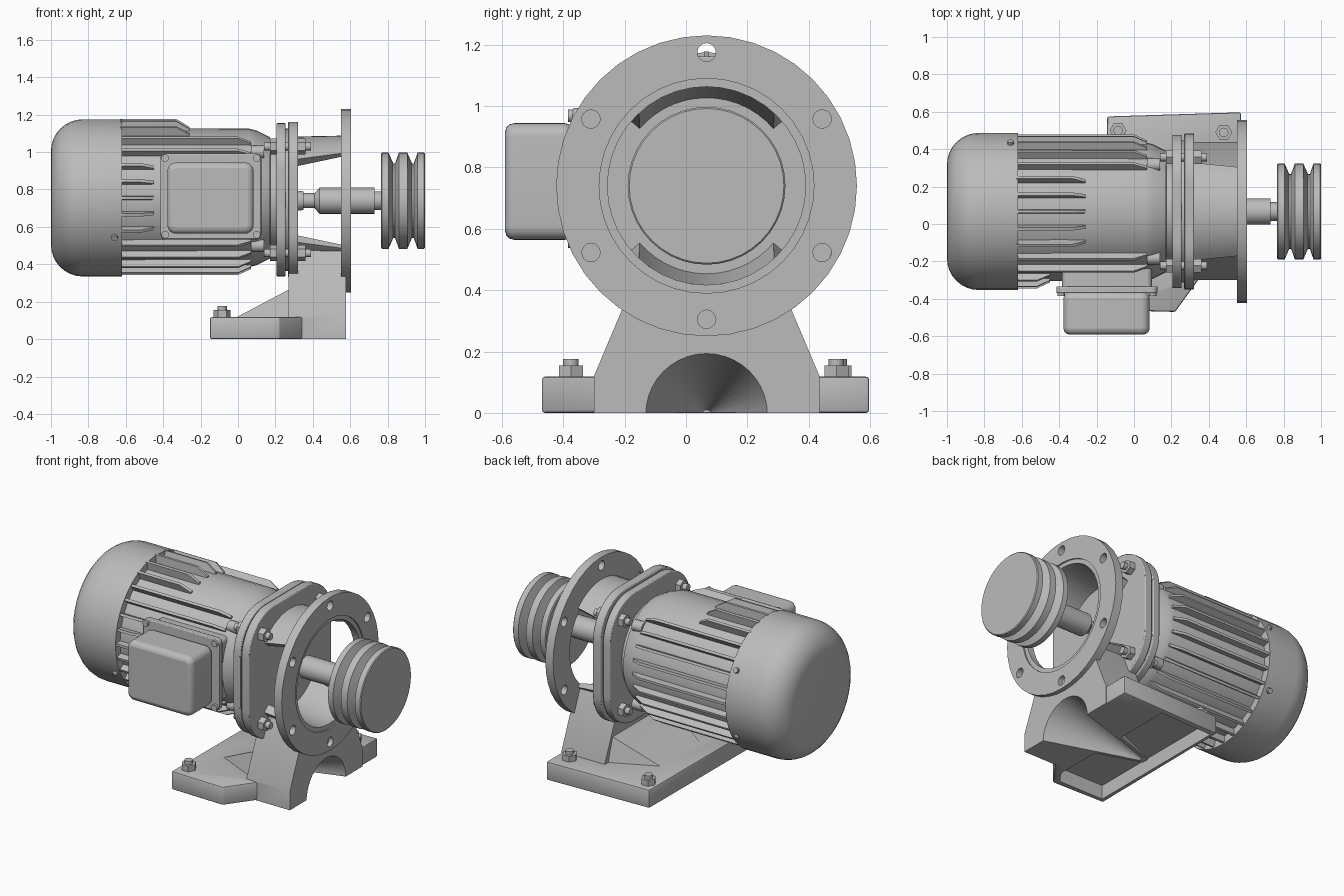
import bpy, bmesh
from math import sin, cos, pi, radians
from mathutils import Vector, Matrix

if "Cube" in bpy.data.objects:
    bpy.data.objects.remove(bpy.data.objects["Cube"])

grey = bpy.data.materials.new("machine_grey")
grey.use_nodes = True
colour = (0.5, 0.5, 0.5, 1)
grey.diffuse_color = colour
grey.node_tree.nodes["Principled BSDF"].inputs["Base Color"].default_value = colour

AXIS_Y, MOTOR_Z, RING_Z = 0.067, 0.755, 0.74
parts = []


def finish(name, bm, bevel=0, segments=2):
    bmesh.ops.recalc_face_normals(bm, faces=bm.faces)
    mesh = bpy.data.meshes.new(name)
    bm.to_mesh(mesh)
    bm.free()
    mesh.materials.append(grey)
    ob = bpy.data.objects.new(name, mesh)
    bpy.context.collection.objects.link(ob)
    if bevel:
        mod = ob.modifiers.new("bevel", "BEVEL")
        mod.width, mod.segments, mod.limit_method = bevel, segments, "ANGLE"
    parts.append(ob)
    return ob


def add_loft(bm, rings, closed=False):
    """Skin equal point rings; cap the ends unless the rings close on themselves."""
    rows = [[bm.verts.new(p) for p in ring] for ring in rings]
    n = len(rows[0])
    pairs = list(zip(rows, rows[1:])) + ([(rows[-1], rows[0])] if closed else [])
    for a, b in pairs:
        for i in range(n):
            j = (i + 1) % n
            bm.faces.new((a[i], a[j], b[j], b[i]))
    if not closed:
        bm.faces.new(rows[0])
        bm.faces.new(rows[-1])


def circle(x, r, y, z, n):
    return [Vector((x, y + r * sin(2 * pi * i / n), z + r * cos(2 * pi * i / n))) for i in range(n)]


def lathe(name, profile, y=AXIS_Y, z=MOTOR_Z, n=40, closed=False):
    """Turn (x, radius) points about an axis along x."""
    bm = bmesh.new()
    add_loft(bm, [circle(x, r, y, z, n) for x, r in profile], closed)
    return finish(name, bm)


def prism(name, outline, lo, hi, axis="Z", bevel=0, segments=2):
    bm = bmesh.new()
    place = {"X": lambda a, b, h: (h, a, b), "Y": lambda a, b, h: (a, h, b), "Z": lambda a, b, h: (a, b, h)}[axis]
    add_loft(bm, [[place(a, b, h) for a, b in outline] for h in (lo, hi)])
    return finish(name, bm, bevel, segments)


def rounded(a, b, ha, hb, r, n=6):
    """Rounded rectangle outline."""
    pts = []
    for k, (sa, sb) in enumerate(((1, 1), (-1, 1), (-1, -1), (1, -1))):
        for i in range(n + 1):
            t = pi / 2 * (k + i / n)
            pts.append((a + sa * (ha - r) + r * cos(t), b + sb * (hb - r) + r * sin(t)))
    return pts


def boolean(ob, tool, operation="DIFFERENCE"):
    mod = ob.modifiers.new("boolean", "BOOLEAN")
    mod.object, mod.operation, mod.solver = tool, operation, "EXACT"
    deps = bpy.context.evaluated_depsgraph_get()
    mesh = bpy.data.meshes.new_from_object(ob.evaluated_get(deps))
    ob.modifiers.clear()
    ob.data = mesh
    parts.remove(tool)
    bpy.data.objects.remove(tool)


# Fan cover with rounded rear edge and three screws
cover = [(-1 + 0.17 * (1 - cos(t)), 0.25 + 0.17 * sin(t)) for t in (pi / 2 * i / 8 for i in range(9))]
lathe("fan_cover", cover + [(-0.62, 0.42), (-0.62, 0.38)])
for name, deg in (("front_lower", 120), ("back_lower", 240), ("back_upper", 300)):
    bm = bmesh.new()
    spin = (Matrix.Translation((-0.66, AXIS_Y, MOTOR_Z)) @ Matrix.Rotation(radians(deg), 4, "X")
            @ Matrix.Translation((0, 0, 0.42)))
    bmesh.ops.create_cone(bm, cap_ends=True, segments=10, radius1=0.02, radius2=0.016, depth=0.03, matrix=spin)
    finish("cover_screw_" + name, bm)

# Motor barrel and end bell
lathe("motor_barrel", [(-0.64, 0.373), (0.06, 0.37), (0.1, 0.36), (0.17, 0.325), (0.175, 0.29), (0.22, 0.29)])

# Cooling fins: short on top and beside the terminal box, long elsewhere
bm = bmesh.new()
count = 28
for i in range(count):
    deg = 360 * i / count
    end, top = 0.07, 0.412
    if min(deg, 360 - deg) < 30:
        end, top = -0.26, 0.422
    elif abs(deg - 90) < 32:
        end = -0.45
    side = [(-0.63, 0.35), (-0.63, top), (end - 0.07, top), (end, 0.38), (end, 0.35)]
    turn = Matrix.Translation((0, AXIS_Y, MOTOR_Z)) @ Matrix.Rotation(radians(deg), 4, "X")
    add_loft(bm, [[turn @ Vector((x, s * (0.012 if r < 0.36 else 0.008), r)) for x, r in side] for s in (-1, 1)])
finish("cooling_fins", bm)

# Terminal box on the front side
prism("terminal_box_neck", rounded(-0.145, 0.76, 0.24, 0.2, 0.03), -0.34, -0.2, "Y")
prism("terminal_box_plate", rounded(-0.145, 0.763, 0.27, 0.23, 0.03), -0.37, -0.333, "Y", 0.006)
prism("terminal_box_cover", rounded(-0.147, 0.754, 0.23, 0.19, 0.045), -0.59, -0.365, "Y", 0.03, 3)
for i, (sx, sz) in enumerate(((1, 1), (1, -1), (-1, 1), (-1, -1))):
    prism(f"terminal_box_screw_{i}", rounded(-0.145 + sx * 0.245, 0.763 + sz * 0.205, 0.02, 0.02, 0.019, 3),
          -0.385, -0.36, "Y")

# Paired square flanges
for name, lo, hi, half in (("motor_flange", 0.205, 0.255, 0.41), ("bracket_flange", 0.268, 0.322, 0.417)):
    prism(name, rounded(AXIS_Y, 0.745, half, half, 0.25, 10), lo, hi, "X", 0.006)
lathe("flange_spacer", [(0.25, 0.38), (0.27, 0.38)], z=0.745)

# Flange bolts, with lugs behind them
for sy in (-1, 1):
    for sz in (-1, 1):
        tag = ("back" if sy > 0 else "front") + ("_upper" if sz > 0 else "_lower")
        y, z = AXIS_Y + sy * 0.29, 0.745 + sz * 0.285
        lathe("flange_bolt_" + tag, [(0.14, 0.022), (0.39, 0.022)], y, z, 12)
        lathe("flange_nut_" + tag, [(0.17, 0.042), (0.21, 0.042)], y, z, 6)
        lathe("flange_bolt_head_" + tag, [(0.32, 0.042), (0.362, 0.042)], y, z, 6)
        lathe("bell_lug_" + tag, [(0.07, 0.035), (0.14, 0.035)], AXIS_Y + sy * 0.25, 0.75 + sz * 0.25, 12)

# Output ring with six bolt holes
ring = lathe("output_ring", [(0.55, 0.323), (0.55, 0.49), (0.605, 0.49), (0.605, 0.35), (0.596, 0.35), (0.596, 0.323)],
             z=RING_Z, closed=True)
bm = bmesh.new()
for i in range(6):
    a = pi / 3 * i
    add_loft(bm, [circle(x, 0.03, AXIS_Y + 0.435 * sin(a), RING_Z + 0.435 * cos(a), 16) for x in (0.5, 0.7)])
boolean(ring, finish("hole_cutter", bm))

# Curved webs joining flange to ring, tapered inside, open at both sides
for name, mid in (("upper_web", 0), ("lower_web", pi)):
    bm = bmesh.new()
    rows = []
    for i in range(15):
        t = i / 7 - 1
        rows.append([Vector((x, AXIS_Y + r * sin(mid + t * w), RING_Z + r * cos(mid + t * w)))
                     for x, r, w in ((0.31, 0.285, 0.87), (0.31, 0.343, 0.87), (0.56, 0.348, 0.75), (0.56, 0.323, 0.75))])
    add_loft(bm, rows)
    finish(name, bm)

# Shaft and grooved pulley
lathe("shaft", [(0.3, 0.055), (0.35, 0.05), (0.35, 0.04), (0.41, 0.04), (0.435, 0.07), (0.73, 0.07),
                (0.73, 0.05), (0.78, 0.05)], z=RING_Z, n=28)
lathe("pulley", [(0.765, 0.25), (0.77, 0.257), (0.805, 0.257), (0.83, 0.2), (0.84, 0.2), (0.86, 0.257), (0.905, 0.257),
                 (0.93, 0.2), (0.94, 0.2), (0.96, 0.257), (0.995, 0.257), (1, 0.252)], z=RING_Z)

# Cast pedestal: plate, column and rear slope
pedestal = prism("pedestal", [(-0.15, -0.46), (0.22, -0.47), (0.35, -0.29), (0.572, -0.29), (0.572, 0.597), (-0.143, 0.575)],
                 0, 0.118, bevel=0.01)
column = prism("column", [(-0.3, 0), (-0.3, 0.12), (-0.15, 0.475), (0.285, 0.475), (0.435, 0.12), (0.435, 0)], 0.27, 0.577, "X")
bm = bmesh.new()
for p in ((-0.04, -0.12, 0.1), (-0.04, 0.26, 0.1), (0.3, -0.28, 0.1), (0.3, 0.42, 0.1), (0.3, -0.23, 0.28), (0.3, 0.365, 0.28)):
    bm.verts.new(p)
bmesh.ops.convex_hull(bm, input=bm.verts)
slope = finish("rear_slope", bm)
boolean(pedestal, column, "UNION")
boolean(pedestal, slope, "UNION")
boolean(pedestal, lathe("bore_cutter", [(0.2, 0.325), (0.7, 0.325)], z=RING_Z))

# Underside: hollow plate with a conical arch shell running back through it
boolean(pedestal, prism("hollow_cutter", [(-0.12, -0.43), (0.2, -0.43), (0.255, -0.35), (0.255, 0.555), (-0.12, 0.545)], -0.1, 0.09))
shell = lathe("arch_shell", [(-0.03, 0.025), (0.5, 0.2)], z=0)
boolean(shell, prism("ground_cutter", rounded(0.2, AXIS_Y, 0.6, 0.5, 0.1), -0.5, 0.001))
boolean(pedestal, shell, "UNION")
boolean(pedestal, lathe("arch_cutter", [(0, 0.015), (0.62, 0.212)], z=-0.005))

# Foot bolts
for i, (x, y) in enumerate(((-0.085, -0.375), (-0.085, 0.5), (0.48, 0.49))):
    prism(f"foot_nut_{i}", [(x + 0.045 * cos(k * pi / 3), y + 0.045 * sin(k * pi / 3)) for k in range(6)], 0.11, 0.155)
    prism(f"foot_stud_{i}", rounded(x, y, 0.025, 0.025, 0.024, 3), 0.1, 0.176)

# Smooth the curves and keep the edges crisp
bpy.ops.object.select_all(action="DESELECT")
for ob in parts:
    ob.select_set(True)
bpy.context.view_layer.objects.active = parts[0]
bpy.ops.object.shade_smooth_by_angle(angle=radians(32))
